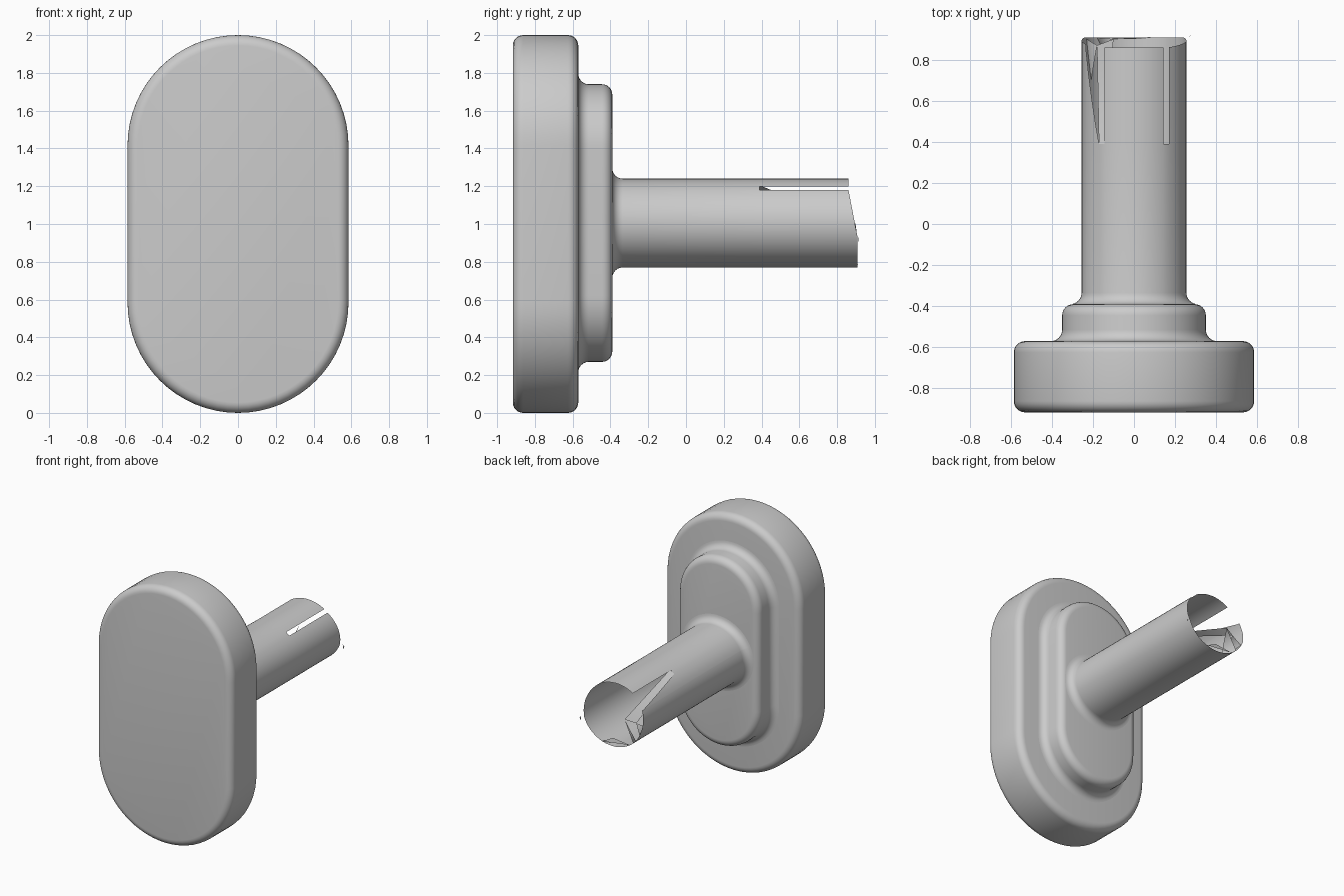
import bpy, bmesh
from math import sin, cos, pi, radians

old = bpy.data.objects.get("Cube")
if old:
    bpy.data.objects.remove(old, do_unlink=True)

grey = bpy.data.materials.new("plain_grey")
grey.use_nodes = True
grey.diffuse_color = (0.6, 0.6, 0.6, 1)
grey.node_tree.nodes["Principled BSDF"].inputs["Base Color"].default_value = (0.6, 0.6, 0.6, 1)


def finish(bm, name, recalc=True):
    bmesh.ops.remove_doubles(bm, verts=bm.verts, dist=0.0005)
    if recalc:
        bmesh.ops.recalc_face_normals(bm, faces=bm.faces)
    mesh = bpy.data.meshes.new(name)
    bm.to_mesh(mesh)
    bm.free()
    mesh.materials.append(grey)
    obj = bpy.data.objects.new(name, mesh)
    bpy.context.collection.objects.link(obj)
    bpy.ops.object.select_all(action="DESELECT")
    obj.select_set(True)
    bpy.context.view_layer.objects.active = obj
    bpy.ops.object.shade_smooth_by_angle(angle=radians(35))
    return obj


def arc(y, grow, radius, start, stop, steps=6):
    """Rounded edge profile as (y, outward offset) pairs."""
    angles = [radians(start + (stop - start) * i / steps) for i in range(steps + 1)]
    return [(y + radius * sin(a), grow + radius * cos(a)) for a in angles]


def stadium(width, straight, centre, y, n=32):
    """Capsule outline in the xz plane."""
    top = [(width * cos(pi * i / n), y, centre + straight + width * sin(pi * i / n))
           for i in range(n + 1)]
    low = [(-x, y, 2 * centre - z) for x, y, z in top]
    return top + low


def loft(name, width, straight, centre, profile):
    bm = bmesh.new()
    rings = [[bm.verts.new(p) for p in stadium(width + g, straight, centre, y)]
             for y, g in profile]
    for a, b in zip(rings, rings[1:]):
        for i in range(len(a)):
            j = (i + 1) % len(a)
            bm.faces.new((a[i], a[j], b[j], b[i]))
    bm.faces.new(rings[0])
    bm.faces.new(rings[-1])
    return finish(bm, name)


# Front plate with both rims rounded
R = 0.055
loft("front_plate", 0.585, 0.415, 1.0,
     arc(-0.917 + R, -R, R, -90, 0) + arc(-0.57 - R, -R, R, 0, 90))

# Raised step with a flared foot and a rounded rim
loft("raised_step", 0.35, 0.385, 1.005,
     arc(-0.515, 0.055, 0.055, 270, 180) + arc(-0.39 - R, -R, R, 0, 90))

# Hollow shaft with split end
RX, RZ, CZ, ROOT = 0.255, 0.235, 1.005, 0.39
SLOT = (48, 56)
LEFT_SLOT = (124, 132)
WEDGE = 157


def on_shaft(deg, y, grow=0.0):
    a = radians(deg)
    return ((RX + grow) * cos(a), y, CZ + (RZ + grow) * sin(a))


def end_y(deg, mid):
    """Where the shaft wall stops at this angle, in the column centred on mid."""
    if SLOT[0] < mid < SLOT[1] or LEFT_SLOT[0] < mid < LEFT_SLOT[1]:
        return ROOT
    if LEFT_SLOT[1] < mid < WEDGE:
        return ROOT + 0.47 * (deg - LEFT_SLOT[1]) / (WEDGE - LEFT_SLOT[1])
    if SLOT[1] < mid < LEFT_SLOT[0]:
        return 0.86
    drop = max(0.0, 0.75 - sin(radians(deg)))
    return min(0.908, 0.86 + 0.045 * drop)


angles = sorted(set(range(0, 361, 6)) | {*SLOT, *LEFT_SLOT, WEDGE, 52, 128})
flare = [(y, g) for y, g in arc(-0.335, 0.055, 0.055, 270, 180)]
bm = bmesh.new()
for a, b in zip(angles, angles[1:]):
    mid = (a + b) / 2
    rows = [((y, g), (y, g)) for y, g in flare] + [((ROOT, 0), (ROOT, 0))]
    ends = (end_y(a, mid), end_y(b, mid))
    if max(ends) > ROOT:
        rows.append(((ends[0], 0), (ends[1], 0)))
    for (p, q), (r, s) in zip(rows, rows[1:]):
        corners = [on_shaft(a, *p), on_shaft(b, *q), on_shaft(b, *s), on_shaft(a, *r)]
        unique = list(dict.fromkeys(corners))
        bm.faces.new([bm.verts.new(c) for c in unique])
finish(bm, "hollow_shaft")

# Bent slivers torn from the wall beside the left slot
tip = (-0.10, 0.90, 1.0)
root_low, root_high = on_shaft(132, ROOT), on_shaft(122, ROOT)
wall_end = on_shaft(WEDGE, 0.86)
bm = bmesh.new()
for tri in [
    (root_low, root_high, tip),
    (root_low, tip, (-0.18, 0.87, 0.98)),
    (tip, on_shaft(225, 0.908), on_shaft(240, 0.8)),
    ((-0.18, 0.87, 0.98), on_shaft(205, 0.9), on_shaft(215, 0.7)),
    (on_shaft(235, 0.9), on_shaft(290, 0.91), (0.0, 0.9, 0.83)),
]:
    bm.faces.new([bm.verts.new(p) for p in tri])
finish(bm, "torn_slivers", recalc=False)

# Tiny loose chip by the shaft end
bm = bmesh.new()
bm.faces.new([bm.verts.new(p) for p in
              [(0.265, 0.912, 0.94), (0.275, 0.917, 0.92), (0.268, 0.913, 0.90)]])
finish(bm, "loose_chip", recalc=False)
